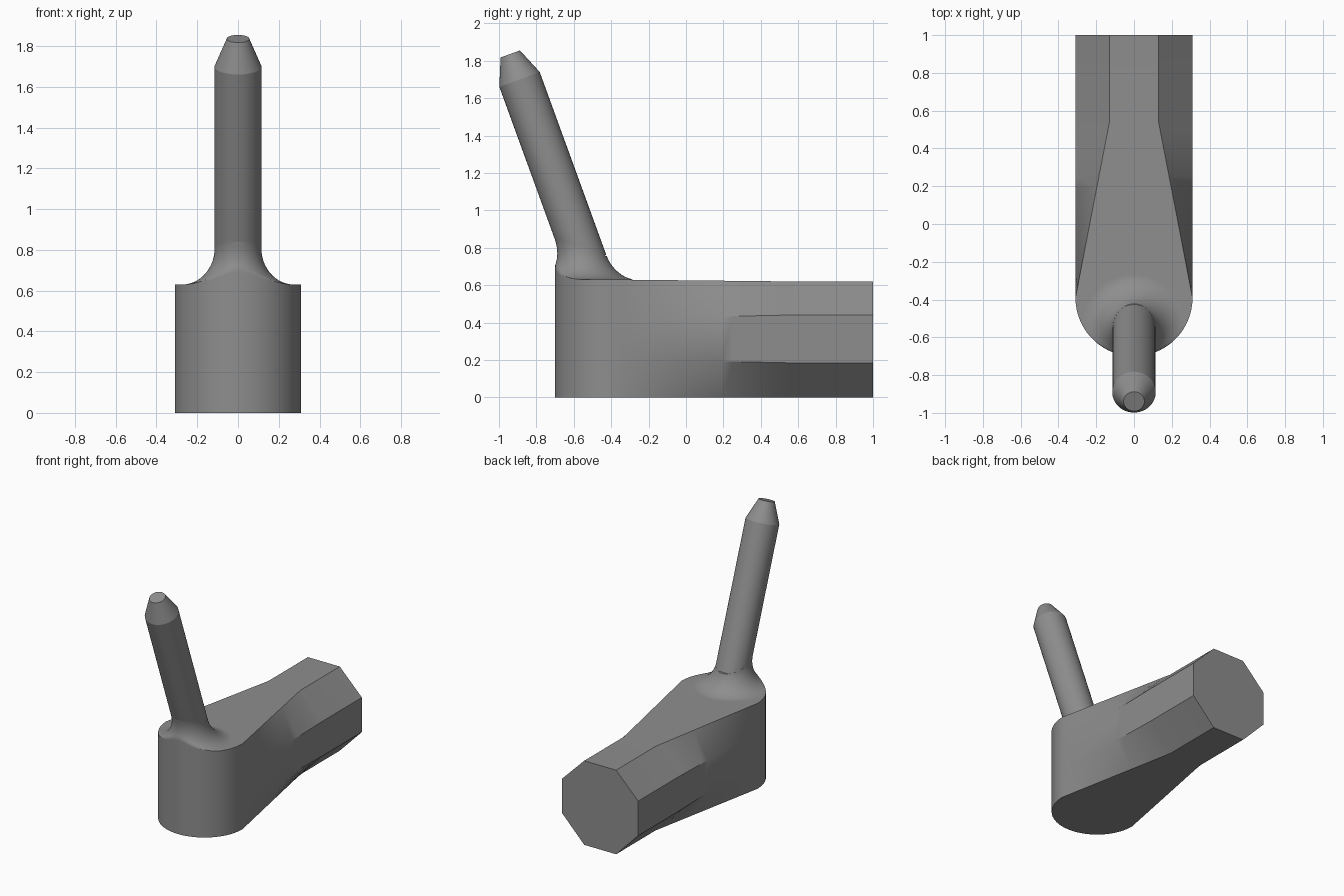
import bpy, bmesh, math
from mathutils import Vector

if "Cube" in bpy.data.objects:
    bpy.data.objects.remove(bpy.data.objects["Cube"])

R, NOSE_Y, TOP = 0.31, -0.39, 0.63       # body half width, nose centre, body height
TILT = math.radians(20)                  # pin leans towards the front
N = 64

steel = bpy.data.materials.new("grey steel")
steel.diffuse_color = (0.27, 0.27, 0.27, 1)
steel.use_nodes = True
steel.node_tree.nodes["Principled BSDF"].inputs["Base Color"].default_value = steel.diffuse_color


def loft(name, rings, angle):
    """Skin closed rings of equal length, cap both ends and shade."""
    bm = bmesh.new()
    loops = [[bm.verts.new(p) for p in ring] for ring in rings]
    for a, b in zip(loops, loops[1:]):
        for i in range(len(a)):
            j = (i + 1) % len(a)
            bm.faces.new((a[i], a[j], b[j], b[i]))
    bm.faces.new(loops[0])
    bm.faces.new(loops[-1])
    bmesh.ops.remove_doubles(bm, verts=bm.verts[:], dist=0.0001)
    bmesh.ops.dissolve_degenerate(bm, edges=bm.edges[:], dist=0.0001)
    bmesh.ops.recalc_face_normals(bm, faces=bm.faces[:])
    mesh = bpy.data.meshes.new(name)
    bm.to_mesh(mesh)
    bm.free()
    obj = bpy.data.objects.new(name, mesh)
    bpy.context.collection.objects.link(obj)
    mesh.materials.append(steel)
    bpy.ops.object.select_all(action='DESELECT')
    obj.select_set(True)
    bpy.context.view_layer.objects.active = obj
    bpy.ops.object.shade_smooth_by_angle(angle=math.radians(angle))
    return obj


def section(y, w, t):
    """Rectangle at t=0 turning into an octagon at t=1."""
    top = TOP - 0.01 * t
    c = w - 0.18 * t
    lo, hi = 0.205 - 0.02 * t, 0.42 + 0.02 * t
    half = [(c, 0), (w, lo), (w, hi), (c, top)]
    return [(x, y, z) for x, z in half] + [(-x, y, z) for x, z in reversed(half)]


# body: round nose, twisting sides, octagonal tail
stations = []
for i in range(25):
    a = math.pi / 2 * i / 24
    stations.append(section(NOSE_Y - R * math.cos(a), R * math.sin(a), 0))
for i in range(1, 17):
    t = i / 16
    stations.append(section(NOSE_Y + 0.93 * t, R, t))
stations.append(section(1.0, R, 1))
loft("hammer_body", stations, 30)

# pin: tilted round bar with a tapered tip
axis = Vector((0, -math.sin(TILT), math.cos(TILT)))
side = Vector((0, math.cos(TILT), math.sin(TILT)))
shoulder = Vector((0, -0.89, 1.70))


def pin_ring(s, r):
    return [shoulder + axis * s + Vector((r * math.cos(2 * math.pi * i / N), 0, 0))
            + side * (r * math.sin(2 * math.pi * i / N)) for i in range(N)]


loft("pin", [pin_ring(-1.04, 0.115), pin_ring(0, 0.115), pin_ring(0.145, 0.055)], 22)


# fillet: flared collar around the pin foot, trimmed flush with the nose
def fillet_ring(k):
    ring = []
    for i in range(N * 2):
        a = math.pi * i / N
        c, s = math.cos(a), math.sin(a)
        flare = (0.155 - 0.045 * s) * (1 - math.sin(k))
        h = (0.175 - 0.05 * s) * (1 - math.cos(k))
        x = (0.115 + flare) * c
        y = -0.50 - h * math.tan(TILT) + (0.115 / math.cos(TILT) + flare) * s
        d = math.hypot(x, y - NOSE_Y)
        if y < NOSE_Y and d > R:
            x, y = x * R / d, NOSE_Y + (y - NOSE_Y) * R / d
        ring.append((x, y, TOP + h))
    return ring


loft("pin_fillet", [fillet_ring(math.pi / 2 * i / 20) for i in range(21)], 35)
